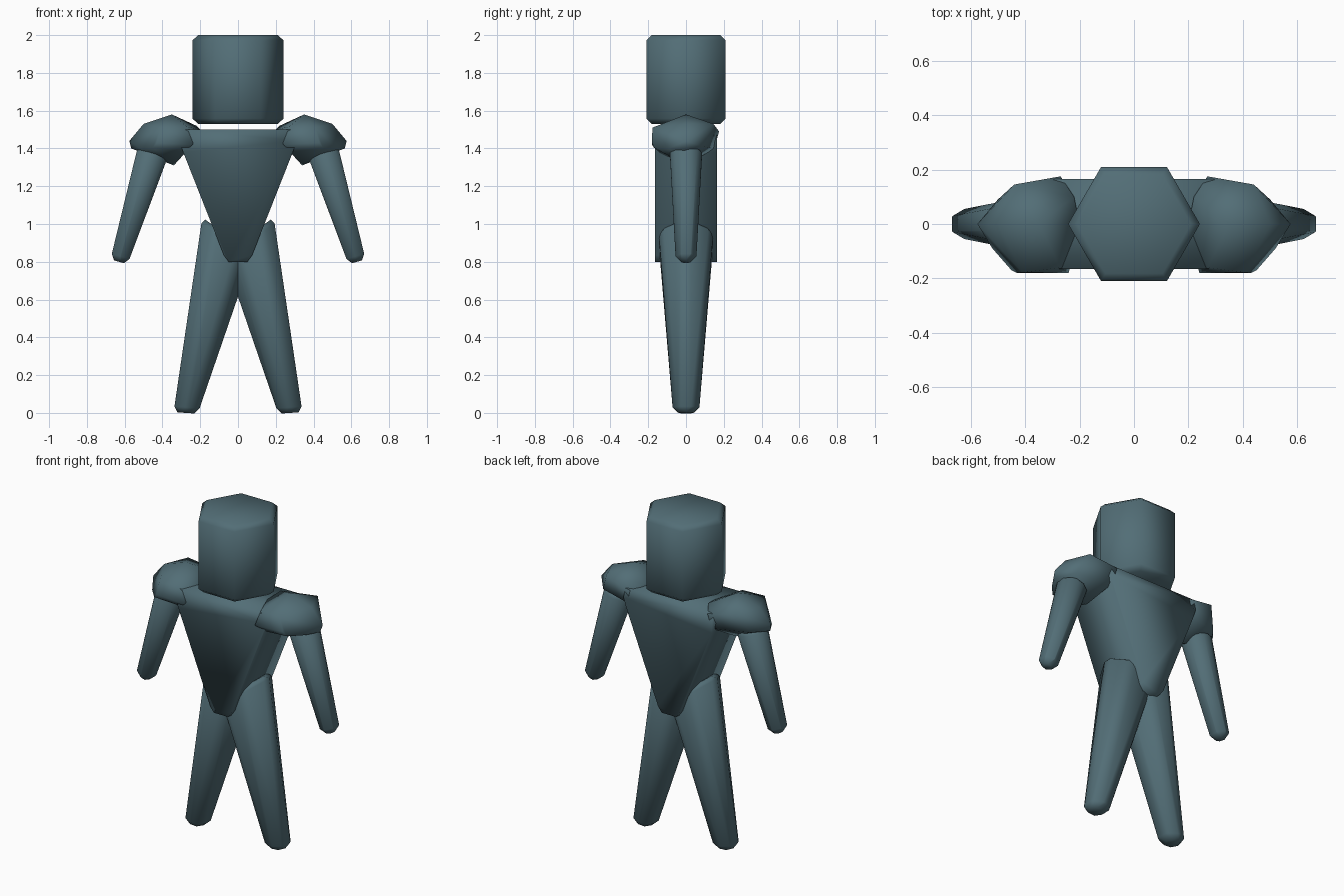
import bpy, bmesh, math
from mathutils import Vector

if "Cube" in bpy.data.objects:
    bpy.data.objects.remove(bpy.data.objects["Cube"])

mat = bpy.data.materials.new("slate teal")
mat.diffuse_color = (0.085, 0.155, 0.182, 1)
mat.use_nodes = True
mat.node_tree.nodes["Principled BSDF"].inputs["Base Color"].default_value = mat.diffuse_color


def finish(name, bm, bevel=0.0, mirror=False, limit=65):
    """Turn a bmesh into a smooth-shaded object with softened ends."""
    bmesh.ops.recalc_face_normals(bm, faces=bm.faces)
    for f in bm.faces:
        f.smooth = True
    me = bpy.data.meshes.new(name)
    bm.to_mesh(me)
    bm.free()
    me.materials.append(mat)
    ob = bpy.data.objects.new(name, me)
    bpy.context.collection.objects.link(ob)
    if bevel:
        m = ob.modifiers.new("soft edges", 'BEVEL')
        m.width = bevel
        m.segments = 1
        m.limit_method = 'ANGLE'
        m.angle_limit = math.radians(limit)
    if mirror:
        ob.modifiers.new("mirror", 'MIRROR')
    return ob


def loft(rings):
    """Close a solid between two matching rings of points."""
    bm = bmesh.new()
    a, b = [[bm.verts.new(p) for p in r] for r in rings]
    n = len(a)
    bm.faces.new(a)
    bm.faces.new(b)
    for i in range(n):
        j = (i + 1) % n
        bm.faces.new((a[i], a[j], b[j], b[i]))
    return bm


def hexagon(x, z, r, tilt=0.0, ry=None):
    """Six-sided ring centred on y = 0, tilted about the y axis."""
    t = math.radians(tilt)
    ry = ry or r
    pts = []
    for i in range(6):
        a = i * math.pi / 3
        c = r * math.cos(a)
        pts.append(Vector((x + c * math.cos(t), ry * math.sin(a), z + c * math.sin(t))))
    return pts


# head: hexagonal block
finish("head", loft([hexagon(0, 1.53, 0.242), hexagon(0, 2.0, 0.242)]), 0.028)

# torso: wedge extruded from front to back
half = [(0.05, 0.80), (0.075, 0.835), (0.29, 1.38), (0.31, 1.44), (0.295, 1.5)]
outline = half + [(-x, z) for x, z in reversed(half)]
finish("torso", loft([[(x, y, z) for x, z in outline] for y in (-0.165, 0.165)]))

# legs: tapered hexagonal limbs, slanted at the hip
finish("leg", loft([hexagon(0.277, 0.0, 0.079, 4), hexagon(0.055, 0.94, 0.18, 35, 0.168)]),
       0.03, True, 55)

# arms
finish("arm", loft([hexagon(0.63, 0.80, 0.062, 16), hexagon(0.445, 1.40, 0.10, 16)]),
       0.03, True, 55)

# shoulder pads: faceted lumps
pad = [(.35, 0, 1.58), (.50, 0, 1.53), (.44, .145, 1.53), (.27, .175, 1.49),
       (.22, .10, 1.52), (.20, 0, 1.50), (.575, 0, 1.44), (.565, -.01, 1.40),
       (.52, -.09, 1.40), (.45, -.17, 1.405), (.43, -.18, 1.43), (.41, -.178, 1.51),
       (.27, -.16, 1.515), (.24, -.18, 1.42), (.34, 0, 1.31), (.50, .09, 1.41),
       (.28, .15, 1.40), (.29, -.14, 1.38)]
bm = bmesh.new()
for p in pad:
    bm.verts.new(p)
res = bmesh.ops.convex_hull(bm, input=bm.verts)
loose = [v for v in bm.verts if not v.link_faces]
bmesh.ops.delete(bm, geom=loose, context='VERTS')
finish("shoulder_pad", bm, 0, True)
